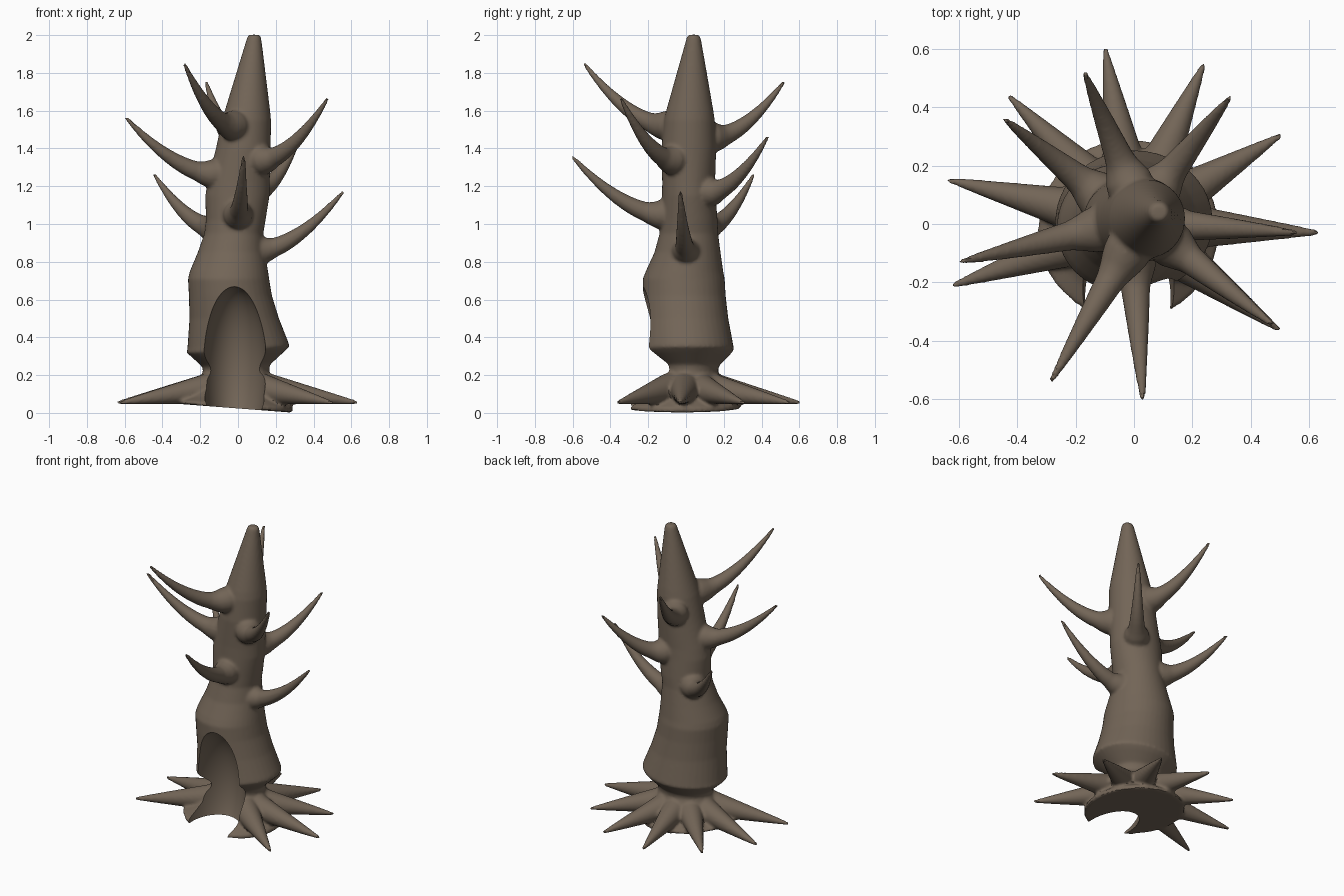
import bpy, bmesh, math
from mathutils import Vector

if "Cube" in bpy.data.objects:
    bpy.data.objects.remove(bpy.data.objects["Cube"])

SEG = 40
bm = bmesh.new()


def skin(rings):
    """Bridge a list of point rings into a closed tube."""
    loops = [[bm.verts.new(p) for p in ring] for ring in rings]
    for a, b in zip(loops, loops[1:]):
        for i in range(len(a)):
            j = (i + 1) % len(a)
            bm.faces.new((a[i], a[j], b[j], b[i]))
    bm.faces.new(loops[0][::-1])
    bm.faces.new(loops[-1])


def tube(path, radii, sides=20):
    """Tapered round tube along a path."""
    rings = []
    for i, p in enumerate(path):
        t = (path[min(i + 1, len(path) - 1)] - path[max(i - 1, 0)]).normalized()
        u = t.cross(Vector((0, 0, 1))).normalized()
        v = u.cross(t)
        angles = [2 * math.pi * k / sides for k in range(sides)]
        rings.append([p + radii[i] * (u * math.cos(a) + v * math.sin(a)) for a in angles])
    skin(rings)


# Trunk sections: z, centre x, centre y, radius x, radius y, tilt along x
trunk = [
    (0.025, -0.02, -0.02, 0.31, 0.31, -0.077),
    (0.045, -0.02, -0.02, 0.31, 0.31, -0.06),
    (0.08, -0.02, -0.01, 0.255, 0.25, -0.03),
    (0.14, -0.015, 0.01, 0.205, 0.19, 0),
    (0.22, -0.01, 0.02, 0.175, 0.15, 0),
    (0.25, -0.01, 0.02, 0.18, 0.155, 0.03),
    (0.31, 0.0, 0.01, 0.245, 0.225, 0.06),
    (0.335, 0.0, 0.008, 0.272, 0.246, 0.06),
    (0.355, 0.0, 0.008, 0.268, 0.243, 0.06),
    (0.50, -0.02, -0.002, 0.237, 0.226, 0),
    (0.62, -0.04, -0.01, 0.22, 0.22, 0),
    (0.71, -0.05, -0.012, 0.215, 0.217, 0),
    (0.75, -0.048, -0.008, 0.207, 0.205, 0),
    (0.85, -0.035, 0.008, 0.178, 0.175, 0),
    (0.95, -0.022, 0.015, 0.156, 0.155, 0),
    (1.02, -0.012, 0.017, 0.158, 0.15, 0),
    (1.15, -0.003, 0.015, 0.17, 0.142, 0),
    (1.22, 0.003, 0.014, 0.165, 0.14, 0),
    (1.40, 0.028, 0.015, 0.145, 0.145, 0),
    (1.55, 0.045, 0.018, 0.13, 0.134, 0),
    (1.60, 0.05, 0.02, 0.12, 0.125, 0),
    (1.97, 0.084, 0.04, 0.041, 0.041, 0),
    (1.99, 0.085, 0.04, 0.036, 0.036, 0),
    (2.002, 0.085, 0.04, 0.026, 0.026, 0),
]
skin([[(cx + rx * math.cos(a), cy + ry * math.sin(a), z + k * rx * math.cos(a))
       for a in (2 * math.pi * i / SEG for i in range(SEG))]
      for z, cx, cy, rx, ry, k in trunk])


def trunk_centre(z):
    for a, b in zip(trunk, trunk[1:]):
        if a[0] <= z <= b[0]:
            f = (z - a[0]) / (b[0] - a[0])
            return Vector((a[1] + f * (b[1] - a[1]), a[2] + f * (b[2] - a[2]), z))


# Branches: tip position and height where they leave the trunk
branches = [
    ((-0.285, -0.54, 1.85), 1.52), ((-0.595, -0.13, 1.565), 1.265),
    ((0.475, -0.345, 1.665), 1.34), ((-0.445, 0.36, 1.265), 0.98),
    ((0.03, -0.605, 1.36), 1.05), ((0.56, -0.03, 1.175), 0.86),
    ((-0.17, 0.52, 1.755), 1.46), ((0.33, 0.435, 1.465), 1.17),
]
for tip, z0 in branches:
    c, tip = trunk_centre(z0), Vector(tip)
    s0 = 0.15 / (tip - c).xy.length
    path, radii = [], []
    for i in range(17):
        s = 0.1 + 0.9 * i / 16
        t = max(0, (s - s0) / (1 - s0))
        p = c.lerp(tip, s)
        p.z = z0 + (tip.z - z0) * t ** 1.7
        path.append(p)
        radii.append(0.05 * (1 - t) ** 0.9 + 0.009 + 0.022 * max(0, 1 - t * 6))
    tube(path, radii)

# Roots: spikes around the back and sides, resting just above the ground
for tip in [(-0.10, 0.605), (0.24, 0.55), (0.505, 0.305), (0.635, -0.03),
            (0.50, -0.365), (-0.43, 0.44), (-0.64, 0.152), (-0.625, -0.212)]:
    d = Vector((tip[0], tip[1], 0))
    path, radii = [], []
    for i in range(10):
        s = 0.12 + 0.88 * i / 9
        r = 0.009 + 0.098 * (1 - s)
        path.append(d * s + Vector((0, 0, 0.045 + r)))
        radii.append(r)
    tube(path, radii)

bmesh.ops.recalc_face_normals(bm, faces=bm.faces)
mesh = bpy.data.meshes.new("tree_trunk")
bm.to_mesh(mesh)
bm.free()
tree = bpy.data.objects.new("tree_trunk", mesh)
bpy.context.collection.objects.link(tree)

# Hollow doorway cutter
bpy.ops.mesh.primitive_uv_sphere_add(segments=64, ring_count=40, radius=1,
                                     location=(-0.018, -0.25, 0.25))
cutter = bpy.context.object
cutter.name = "doorway_cutter"
cutter.scale = (0.174, 0.25, 0.42)
cutter.hide_render = True

# Fuse everything, soften the joints, then carve the doorway
bpy.ops.object.select_all(action='DESELECT')
tree.select_set(True)
bpy.context.view_layer.objects.active = tree
fuse = tree.modifiers.new("fuse", 'REMESH')
fuse.mode = 'VOXEL'
fuse.voxel_size = 0.01
soft = tree.modifiers.new("soften", 'SMOOTH')
soft.factor = 0.5
soft.iterations = 4
cut = tree.modifiers.new("doorway", 'BOOLEAN')
cut.operation = 'DIFFERENCE'
cut.solver = 'EXACT'
cut.object = cutter
for m in ("fuse", "soften", "doorway"):
    bpy.ops.object.modifier_apply(modifier=m)
bpy.data.objects.remove(cutter)
bpy.ops.object.shade_smooth_by_angle(angle=math.radians(40))

# Bark colour
bark = bpy.data.materials.new("bark")
bark.diffuse_color = (0.17, 0.13, 0.095, 1)
bark.use_nodes = True
bark.node_tree.nodes["Principled BSDF"].inputs["Base Color"].default_value = bark.diffuse_color
tree.data.materials.clear()
tree.data.materials.append(bark)
